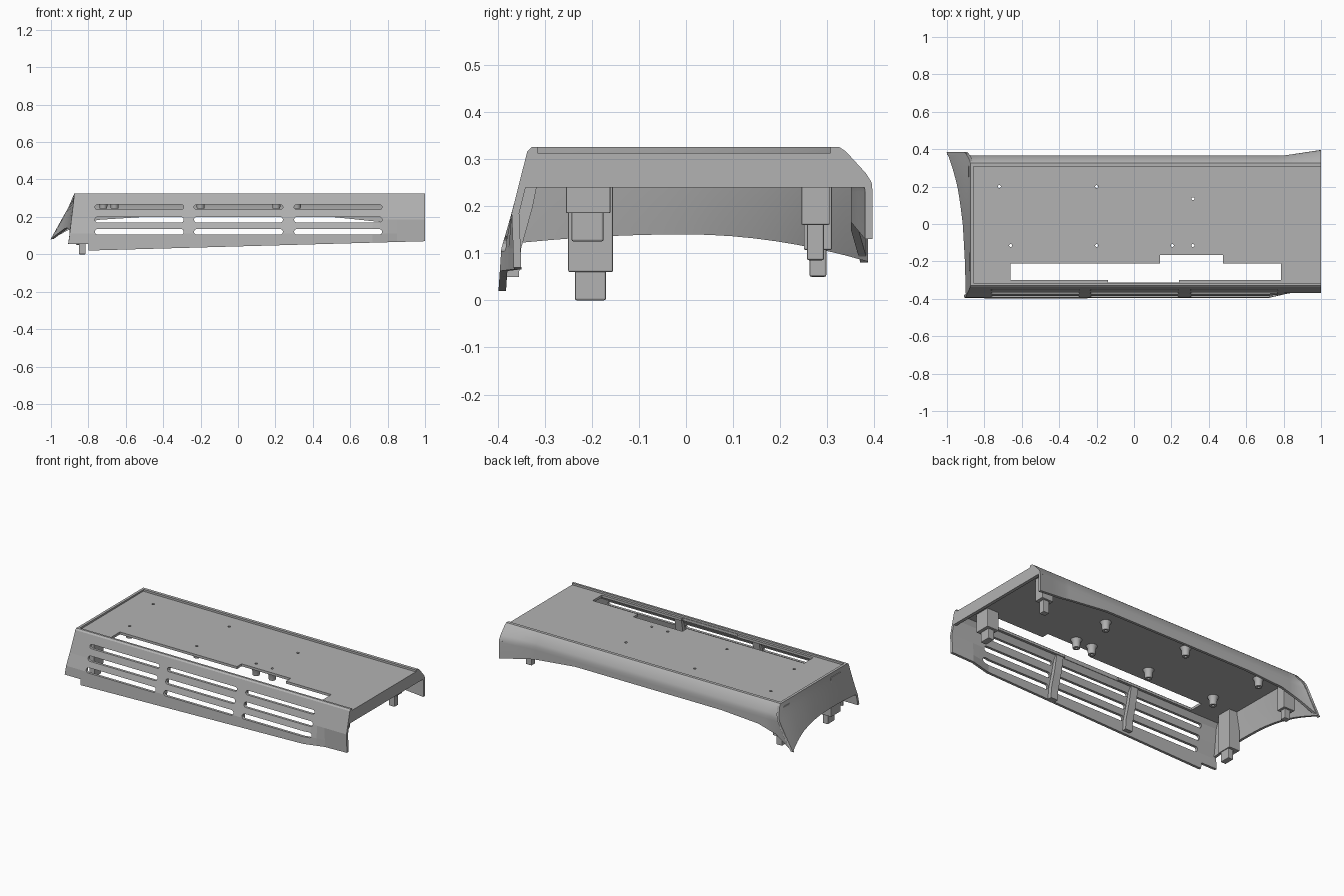
import bpy
import bmesh
from math import sin, cos, pi, radians
from mathutils import Vector

if "Cube" in bpy.data.objects:
    bpy.data.objects.remove(bpy.data.objects["Cube"], do_unlink=True)

grey = bpy.data.materials.new("plain grey")
grey.use_nodes = True
COLOUR = (0.45, 0.45, 0.45, 1)
grey.diffuse_color = COLOUR
for node in grey.node_tree.nodes:
    if node.type == "BSDF_PRINCIPLED":
        node.inputs["Base Color"].default_value = COLOUR

TOP, DECK, UNDER, THICK = 0.325, 0.313, 0.298, 0.016


def interp(v, points):
    """Piecewise linear lookup with clamped ends."""
    if v <= points[0][0]:
        return points[0][1]
    for (a, p), (b, q) in zip(points, points[1:]):
        if v <= b:
            return p + (q - p) * (v - a) / (b - a)
    return points[-1][1]


def activate(obj):
    bpy.ops.object.select_all(action="DESELECT")
    obj.select_set(True)
    bpy.context.view_layer.objects.active = obj


def loft(name, rings, smooth=True):
    """Closed solid through equal-length rings, capped at both ends."""
    bm = bmesh.new()
    loops = [[bm.verts.new(p) for p in ring] for ring in rings]
    n = len(rings[0])
    for a, b in zip(loops, loops[1:]):
        for i in range(n):
            j = (i + 1) % n
            bm.faces.new((a[i], a[j], b[j], b[i]))
    bm.faces.new(loops[0])
    bm.faces.new(loops[-1])
    bmesh.ops.recalc_face_normals(bm, faces=bm.faces)
    mesh = bpy.data.meshes.new(name)
    bm.to_mesh(mesh)
    bm.free()
    obj = bpy.data.objects.new(name, mesh)
    bpy.context.collection.objects.link(obj)
    mesh.materials.append(grey)
    if smooth:
        activate(obj)
        bpy.ops.object.shade_smooth_by_angle(angle=radians(30))
    return obj


def prism(name, points, axis, low, high):
    """Extrude a flat outline along one axis."""
    def place(p, h):
        v = list(p)
        v.insert(axis, h)
        return Vector(v)
    return loft(name, [[place(p, h) for p in points] for h in (low, high)], False)


def box(name, xs, ys, zs, bevel=0.0):
    obj = prism(name, [(xs[0], ys[0]), (xs[1], ys[0]), (xs[1], ys[1]), (xs[0], ys[1])], 2, *zs)
    if bevel:
        mod = obj.modifiers.new("bevel", "BEVEL")
        mod.width, mod.segments = bevel, 2
    return obj


def cut(obj, cutter):
    cutter.hide_render = True
    mod = obj.modifiers.new("cut", "BOOLEAN")
    mod.operation, mod.solver, mod.object = "DIFFERENCE", "EXACT", cutter
    activate(obj)
    bpy.ops.object.modifier_apply(modifier=mod.name)
    bpy.data.objects.remove(cutter, do_unlink=True)


def circle(x, y, r, n=16):
    return [(x + r * cos(2 * pi * i / n), y + r * sin(2 * pi * i / n)) for i in range(n)]


# Surface rules for the three walls
def end_x(y, z):
    spread = interp(y, [(-0.4, 0.028), (-0.2, 0.038), (0, 0.055), (0.2, 0.085), (0.39, 0.125)])
    return -0.875 - spread * max(0, (TOP - z) / 0.24) ** 1.15


def front_y(x, z):
    t = interp(x, [(0.72, 0), (0.85, 1)])
    return interp(z, [(0.02, -0.398 + 0.034 * t), (0.11, -0.392 + 0.025 * t),
                      (0.185, -0.37), (0.316, -0.337), (TOP, -0.328)])


def back_y(x, z):
    flare = interp(x, [(-1, 0.02), (-0.88, 0), (0.8, 0), (1, 0.03)])
    y = interp(z, [(0.25, 0.366), (0.27, 0.361), (0.316, 0.336), (TOP, 0.326)])
    return y + flare * min(1, (TOP - z) / 0.08)


def front_base(x):
    return 0.055 if x < -0.7995 else interp(x, [(-0.8, 0.02), (1, 0.07)])


def back_base(x):
    return interp(x, [(-1, 0.08), (-0.87, 0.15), (-0.75, 0.184), (-0.5, 0.2),
                      (0.5, 0.2), (0.77, 0.172), (1, 0.13)])


def wall(name, stations, face, base, levels, rim, inward, smooth):
    rings = []
    for x in stations:
        zs = levels + [base(x)]
        outer = [(face(x, z), z) for z in zs]
        inner = [(y + inward * THICK, z) for y, z in outer if z < 0.29]
        ring = [(rim, TOP)] + outer + inner[::-1] + [(rim, UNDER)]
        rings.append([Vector((end_x(y, z) if x == -1 else x, y, z)) for y, z in ring])
    return loft(name, rings, smooth)


# Front wall with three rows of three rounded slots
front = wall("front_wall", [-1, -0.8, -0.799, 0.72, 0.76, 0.8, 0.85, 1], front_y, front_base,
             [TOP, 0.316, 0.27, 0.24, 0.185, 0.11], -0.315, 1, False)
for z0, z1 in ((0.24, 0.265), (0.17, 0.2), (0.105, 0.135)):
    for x0, x1 in ((-0.765, -0.29), (-0.235, 0.24), (0.3, 0.77)):
        r, zc = (z1 - z0) / 2, (z0 + z1) / 2
        arc = [pi / 2 + pi * i / 8 for i in range(9)]
        outline = [(x0 + r + r * cos(a), zc + r * sin(a)) for a in arc]
        outline += [(x1 - r - r * cos(a), zc - r * sin(a)) for a in arc]
        cut(front, prism("slot_cutter", outline, 1, -0.46, -0.28))

# Back wall, flared at both ends
wall("back_wall", [-1, -0.87, -0.8, -0.75, -0.6, -0.5, 0.5, 0.65, 0.77, 0.8, 0.9, 1],
     back_y, back_base, [TOP, 0.316, 0.29, 0.27, 0.25, 0.23], 0.307, -1, True)

# Flared end wall with an arched lower edge
columns = []
for i in range(17):
    u = i / 16
    y_mid = -0.37 + 0.75 * u
    low = 0.14 - (0.16 if y_mid < 0 else 0.4) * y_mid ** 2
    outer, inner = [], []
    for k in range(11):
        z = TOP + (low - TOP) * k / 10
        y = front_y(-1, z) * (1 - u) + back_y(-1, z) * u
        x = end_x(y, z)
        outer.append(Vector((x, y, z)))
        inner.append(Vector((x + THICK, y, z)))
    columns.append(outer + inner[::-1])
loft("flared_end_wall", columns)

# Recessed deck with the long stepped opening
deck = box("deck", (-0.872, 1), (-0.322, 0.315), (UNDER, DECK))
opening = [(-0.66, -0.3), (-0.14, -0.3), (-0.14, -0.312), (0.24, -0.312), (0.24, -0.3),
           (0.785, -0.3), (0.785, -0.21), (0.475, -0.21), (0.475, -0.165),
           (0.14, -0.165), (0.14, -0.21), (-0.66, -0.21)]
cut(deck, prism("opening_cutter", opening, 2, 0.2, 0.4))

# Screw bosses beneath the deck, drilled through
for x, y in ((-0.72, 0.2), (-0.2, 0.2), (0.315, 0.135), (-0.66, -0.115),
             (-0.2, -0.115), (0.205, -0.115), (0.315, -0.115)):
    cut(deck, prism("hole_cutter", circle(x, y, 0.008), 2, 0.2, 0.4))
    boss = loft("screw_boss", [[Vector((*p, z)) for p in circle(x, y, r)]
                               for r, z in ((0.034, 0.302), (0.024, 0.285), (0.02, 0.245))])
    cut(boss, prism("hole_cutter", circle(x, y, 0.008), 2, 0.2, 0.4))

# Shallow cross band at the open end
heights = [0.24, 0.27, 0.3, DECK]
band = [(front_y(1, z) + 0.002, z) for z in heights]
band += [(back_y(1, z) - 0.002, z) for z in heights[::-1]]
prism("open_end_band", band, 0, 0.98, 1)

# Upright ribs behind the front wall
for x in (-0.262, 0.27):
    rib = [(-0.335, 0.302), (-0.358, 0.2), (-0.383, 0.11), (-0.388, 0.05),
           (-0.355, 0.05), (-0.35, 0.11), (-0.325, 0.2), (-0.305, 0.302)]
    prism("front_wall_rib", rib, 0, x - 0.024, x + 0.024)

# Stepped legs: block range, tip range, block base, tip base
for name, bx, by, tx, ty, mid, low in (
        ("front_end_leg", (-0.883, -0.81), (-0.25, -0.155), (-0.85, -0.815), (-0.236, -0.17), 0.06, 0),
        ("back_end_leg", (-0.885, -0.81), (0.25, 0.31), (-0.865, -0.825), (0.262, 0.298), 0.107, 0.05),
        ("front_open_leg", (0.83, 0.91), (-0.255, -0.16), (0.85, 0.89), (-0.243, -0.175), 0.185, 0.125),
        ("back_open_leg", (0.83, 0.91), (0.245, 0.305), (0.85, 0.89), (0.257, 0.293), 0.16, 0.085)):
    box(name + "_block", bx, by, (mid, 0.302), 0.003)
    box(name + "_tip", tx, ty, (low, mid + 0.01), 0.004)
